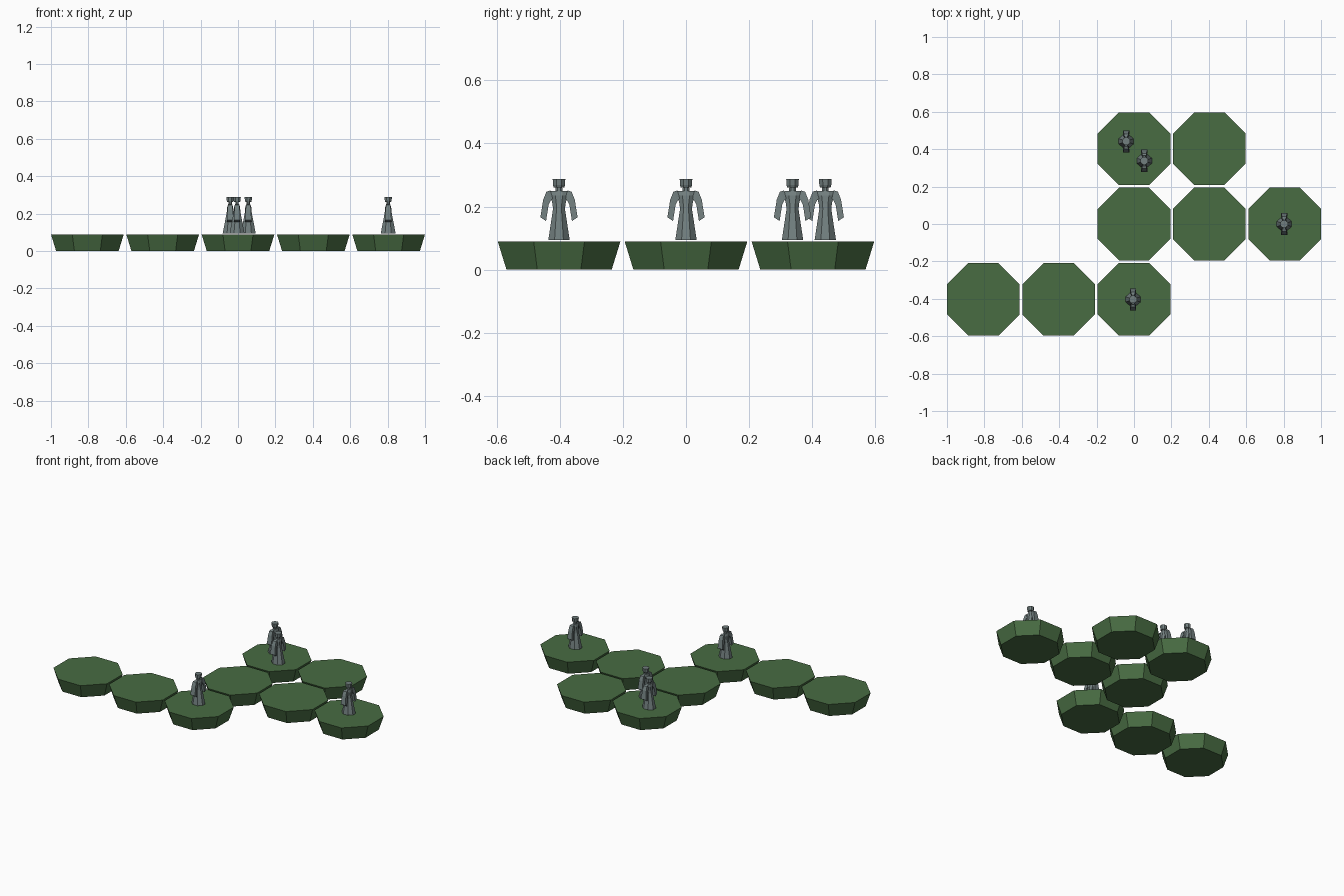
import bpy, bmesh, math
from mathutils import Vector

if "Cube" in bpy.data.objects:
    bpy.data.objects.remove(bpy.data.objects["Cube"])


def material(name, rgb):
    m = bpy.data.materials.new(name)
    m.diffuse_color = (*rgb, 1)
    m.use_nodes = True
    m.node_tree.nodes["Principled BSDF"].inputs["Base Color"].default_value = m.diffuse_color
    return m


GREEN = material("tile_green", (0.065, 0.15, 0.055))
SLATE = material("figure_slate", (0.17, 0.215, 0.215))


def loft(bm, rings):
    """Skin a list of equal-length point rings and cap both ends."""
    vs = [[bm.verts.new(p) for p in ring] for ring in rings]
    n = len(vs[0])
    for a, b in zip(vs, vs[1:]):
        for i in range(n):
            j = (i + 1) % n
            bm.faces.new((a[i], a[j], b[j], b[i]))
    bm.faces.new(vs[0][::-1])
    bm.faces.new(vs[-1])


def octagon(rx, ry, z, cx=0, cy=0):
    """Octagon with flat sides on the axes, rx and ry measured to the flats."""
    k = 1 / math.cos(math.pi / 8)
    angles = [math.pi / 8 + i * math.pi / 4 for i in range(8)]
    return [Vector((cx + rx * k * math.cos(a), cy + ry * k * math.sin(a), z))
            for a in angles]


def rect(hx, y0, y1, z0, z1):
    """Arm section: a sloping rectangle from (y0, z0) to (y1, z1)."""
    return [Vector((-hx, y0, z0)), Vector((hx, y0, z0)),
            Vector((hx, y1, z1)), Vector((-hx, y1, z1))]


def make_mesh(name, lofts, mat):
    bm = bmesh.new()
    for rings in lofts:
        loft(bm, rings)
    bmesh.ops.recalc_face_normals(bm, faces=bm.faces)
    me = bpy.data.meshes.new(name)
    bm.to_mesh(me)
    bm.free()
    me.materials.append(mat)
    return me


def place(name, mesh, x, y, z=0):
    ob = bpy.data.objects.new(name, mesh)
    ob.location = (x, y, z)
    bpy.context.collection.objects.link(ob)


# Octagonal tiles, tapering to the bottom
STEP = 0.4027
tile = make_mesh("tile", [[octagon(0.167, 0.167, 0), octagon(0.1945, 0.1945, 0.089)]], GREEN)
for cx, cy in [(-2, -1), (-1, -1), (0, -1), (0, 0), (1, 0), (2, 0), (0, 1), (1, 1)]:
    place("tile", tile, cx * STEP, cy * STEP)

# Robe: flared skirt, waist, chest and shoulders
robe = make_mesh("robe", [[octagon(rx, ry, z) for rx, ry, z in (
    (0.040, 0.034, 0.093), (0.021, 0.019, 0.192), (0.018, 0.021, 0.210),
    (0.016, 0.028, 0.235), (0.011, 0.026, 0.250))]], SLATE)

# Sleeves: bent outward and widening to an open cuff
sleeves = []
for s in (-1, 1):
    sleeves.append([rect(hx, s * a, s * b, za, zb) for hx, a, b, za, zb in (
        (0.010, 0.020, 0.027, 0.225, 0.251),
        (0.012, 0.026, 0.040, 0.220, 0.247),
        (0.014, 0.033, 0.050, 0.205, 0.222),
        (0.017, 0.041, 0.059, 0.154, 0.166))])
sleeve = make_mesh("sleeves", sleeves, SLATE)

# Neck, head and flat cap
head = make_mesh("head", [
    [octagon(0.009, 0.011, 0.245), octagon(0.009, 0.010, 0.266)],
    [octagon(0.015, 0.017, 0.261), octagon(0.018, 0.019, 0.268),
     octagon(0.020, 0.020, 0.288)]], SLATE)

for x, y in [(0.803, 0), (-0.005, -0.403), (-0.042, 0.442), (0.055, 0.338)]:
    for part in (robe, sleeve, head):
        place(part.name, part, x, y)
